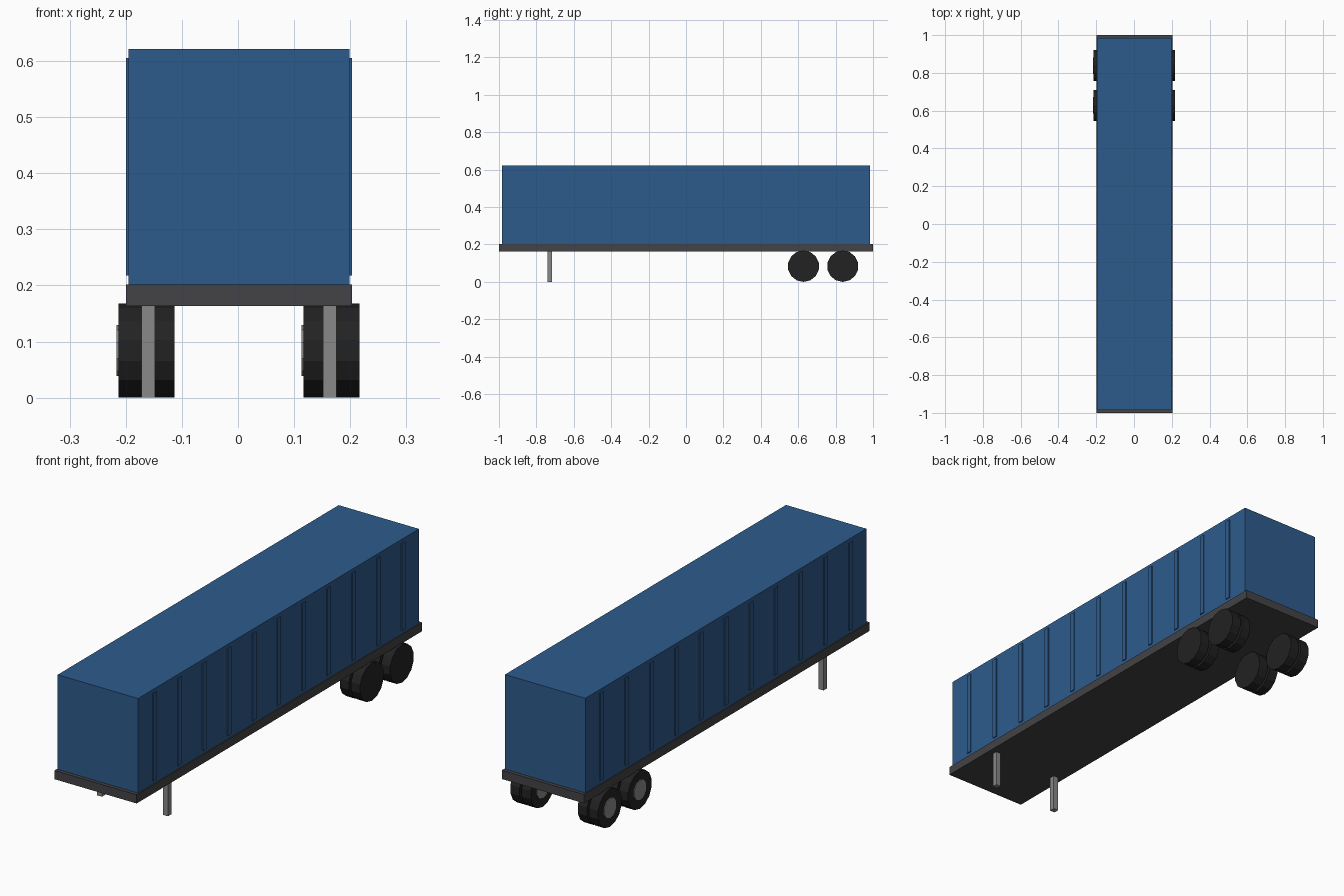
import bpy
from math import pi
from mathutils import Matrix

cube = bpy.data.objects.get("Cube")
if cube:
    bpy.data.objects.remove(cube, do_unlink=True)

MID = 0.0017          # centre line, shifted because every hub faces -x
DECK_BOTTOM, DECK_TOP, ROOF = 0.163, 0.2016, 0.621
TYRE_R, TYRE_W = 0.084, 0.045


def material(name, color):
    mat = bpy.data.materials.new(name)
    mat.use_nodes = True
    mat.diffuse_color = (*color, 1)
    mat.node_tree.nodes["Principled BSDF"].inputs["Base Color"].default_value = (*color, 1)
    return mat


blue = material("blue paint", (0.027, 0.105, 0.265))
dark = material("dark frame", (0.056, 0.055, 0.06))
rubber = material("black rubber", (0.016, 0.016, 0.016))
steel = material("grey steel", (0.25, 0.25, 0.25))


def box(name, low, high, mat):
    """Axis-aligned box between two corners."""
    bpy.ops.mesh.primitive_cube_add(size=1)
    ob = bpy.context.object
    ob.name = name
    size = [b - a for a, b in zip(low, high)]
    centre = [(a + b) / 2 for a, b in zip(low, high)]
    ob.data.transform(Matrix.Diagonal((*size, 1)))
    ob.location = centre
    ob.data.materials.append(mat)
    return ob


def disc(name, centre, radius, width, sides, mat):
    """Cylinder lying along x with a corner pointing down."""
    bpy.ops.mesh.primitive_cylinder_add(vertices=sides, radius=radius, depth=width)
    ob = bpy.context.object
    ob.name = name
    ob.data.transform(Matrix.Rotation(pi / 2, 4, 'Z') @ Matrix.Rotation(pi / 2, 4, 'X'))
    ob.location = centre
    ob.data.materials.append(mat)
    return ob


# Deck and cargo box
box("deck", (MID - 0.2015, -1, DECK_BOTTOM), (MID + 0.2015, 1, DECK_TOP), dark)
box("cargo_box", (MID - 0.197, -0.984, DECK_TOP), (MID + 0.197, 0.984, ROOF), blue)

for side, label in ((1, "left"), (-1, "right")):
    # Upright ribs along the wall
    x = MID + side * 0.197
    for i in range(11):
        y = (i - 5) * 0.1742
        box(f"{label}_rib_{i + 1}", (x - 0.0045, y - 0.012, 0.218),
            (x + 0.0045, y + 0.012, 0.605), blue)

    # Landing leg
    x = MID + side * 0.162
    box(f"{label}_landing_leg", (x - 0.012, -0.741, 0), (x + 0.012, -0.717, DECK_BOTTOM), steel)

    # Twin wheels on two axles
    for axle, y in (("front", 0.628), ("rear", 0.838)):
        for place, offset in (("inner", 0.1375), ("outer", 0.1925)):
            x = MID + side * offset
            name = f"{label}_{axle}_{place}"
            disc(name + "_tyre", (x, y, TYRE_R), TYRE_R, TYRE_W, 14, rubber)
            disc(name + "_hub", (x - TYRE_W / 2, y, TYRE_R), 0.0455, 0.007, 10, steel)
